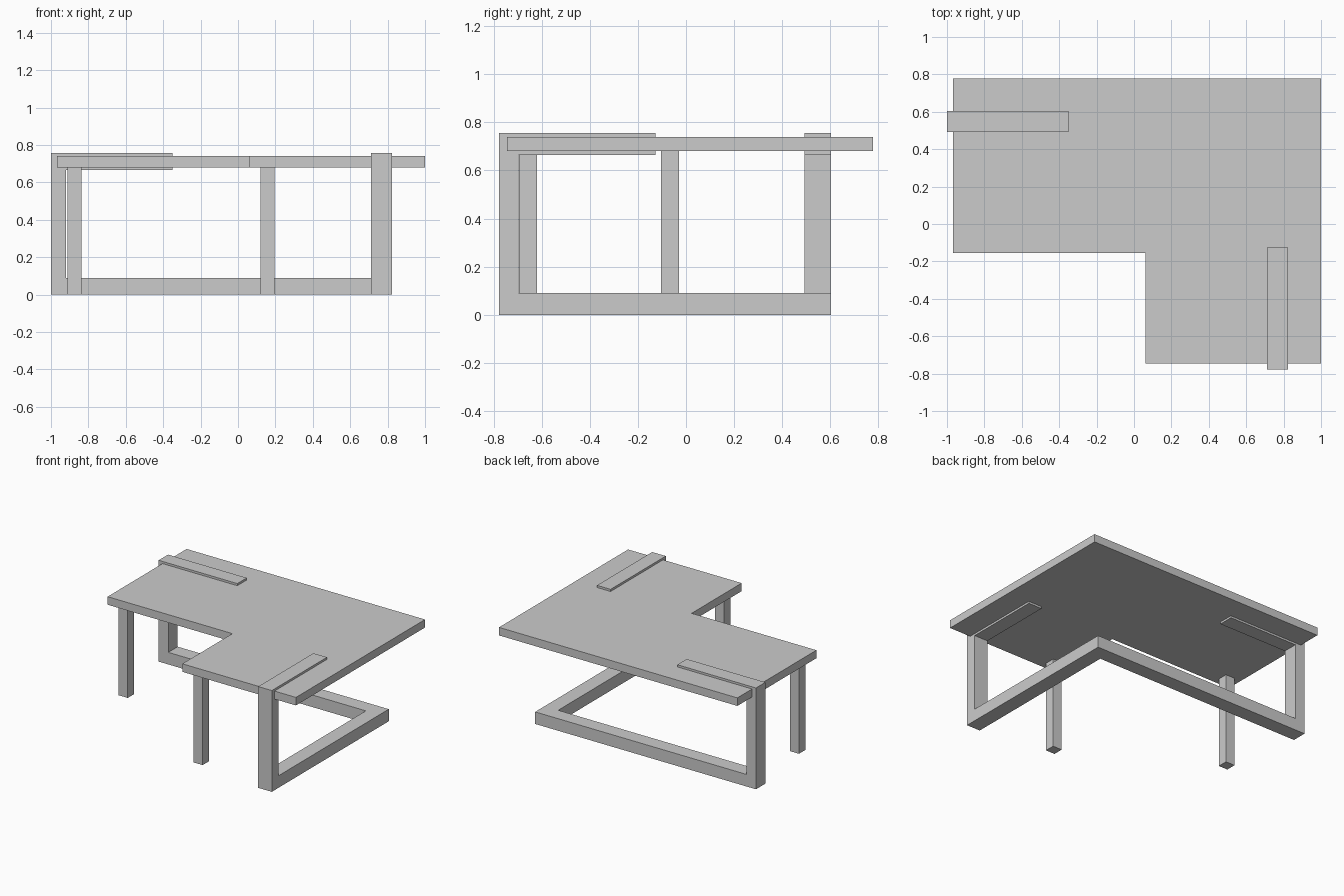
import bpy
import bmesh
from mathutils import Vector

default_cube = bpy.data.objects.get("Cube")
if default_cube:
    bpy.data.objects.remove(default_cube, do_unlink=True)

grey = bpy.data.materials.new("plain grey")
grey.use_nodes = True
grey.diffuse_color = (0.6, 0.6, 0.6, 1)
grey.node_tree.nodes["Principled BSDF"].inputs["Base Color"].default_value = grey.diffuse_color


def prism(name, profile, place, start, end):
    """Extrude a flat outline from start to end; place(u, v, depth) gives x, y, z."""
    bm = bmesh.new()
    face = bm.faces.new([bm.verts.new(place(u, v, start)) for u, v in profile])
    grown = bmesh.ops.extrude_face_region(bm, geom=[face])
    verts = [g for g in grown["geom"] if isinstance(g, bmesh.types.BMVert)]
    shift = Vector(place(0, 0, end)) - Vector(place(0, 0, start))
    bmesh.ops.translate(bm, verts=verts, vec=shift)
    if face.is_valid and len(face.edges[0].link_faces) < 2:
        bm.faces.new(list(face.verts))
    bmesh.ops.recalc_face_normals(bm, faces=bm.faces)
    mesh = bpy.data.meshes.new(name)
    bm.to_mesh(mesh)
    bm.free()
    mesh.materials.append(grey)
    obj = bpy.data.objects.new(name, mesh)
    bpy.context.collection.objects.link(obj)
    return obj


def along_x(u, v, d):
    return (d, u, v)


def along_y(u, v, d):
    return (u, d, v)


def along_z(u, v, d):
    return (u, v, d)


def bracket(outer, arm_end, rail_end):
    """C-shaped outline: floor rail, upright post and short top arm."""
    rail, under, top = 0.09, 0.665, 0.756
    inner = outer + 0.08
    return [(outer, 0), (rail_end, 0), (rail_end, rail), (inner, rail),
            (inner, under), (arm_end, under), (arm_end, top), (outer, top)]


# L-shaped desk top
left, right, back, front = -0.968, 1.0, 0.777, -0.745
prism("desk_top",
      [(left, back), (left, -0.155), (0.062, -0.155),
       (0.062, front), (right, front), (right, back)],
      along_z, 0.68, 0.74)

# Folded frame: two C-shaped halves meeting at the floor corner
prism("side_frame", bracket(-1.0, -0.35, 0.711), along_y, 0.492, 0.603)
prism("front_frame", bracket(-0.777, -0.126, 0.603), along_x, 0.711, 0.823)

# Two square legs
half = 0.0375
for name, x, y in (("outer_leg", -0.875, -0.067), ("inner_leg", 0.157, -0.657)):
    square = [(x - half, y - half), (x + half, y - half),
              (x + half, y + half), (x - half, y + half)]
    prism(name, square, along_z, 0, 0.68)
